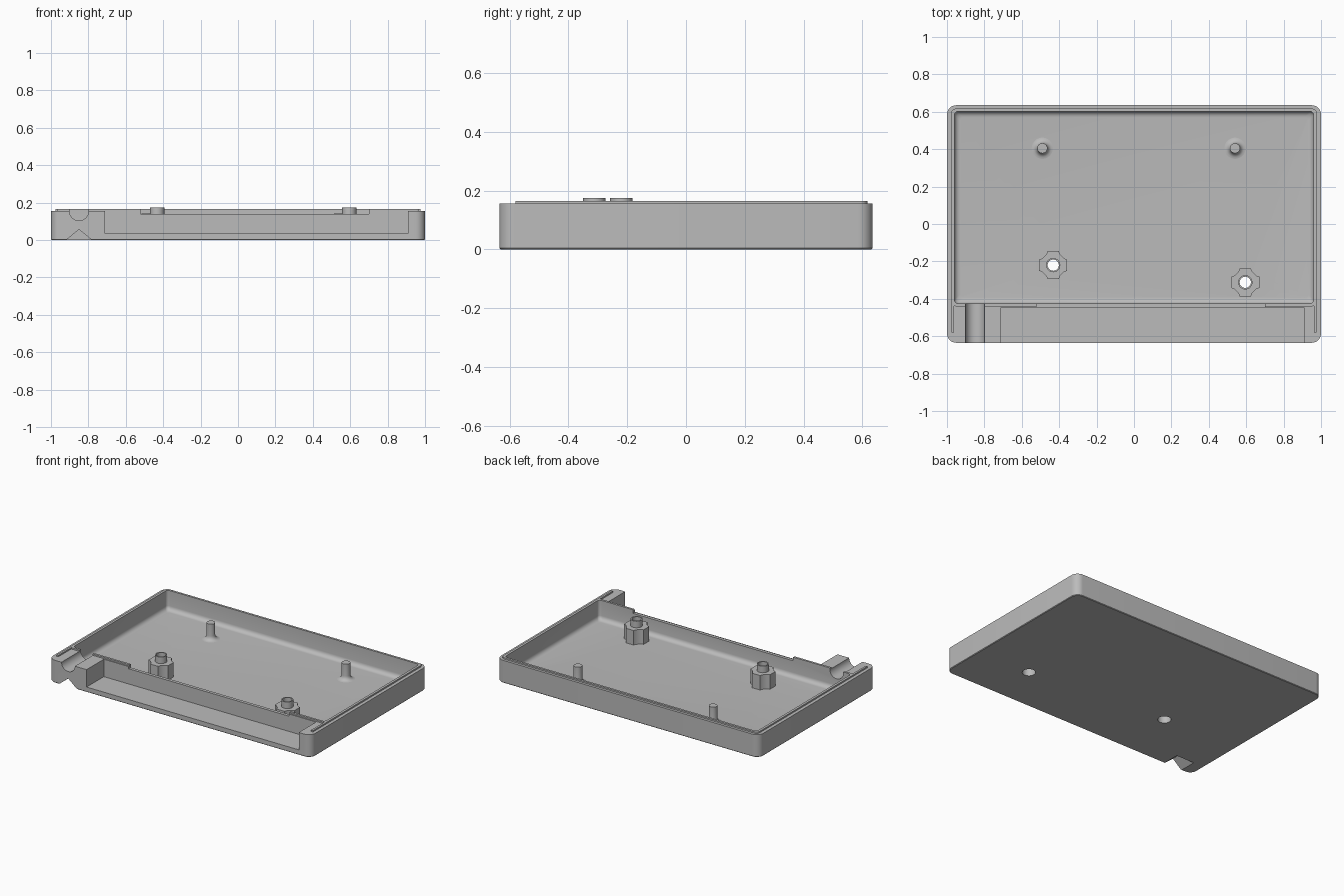
import bpy, bmesh, math

if "Cube" in bpy.data.objects:
    bpy.data.objects.remove(bpy.data.objects["Cube"])

grey = bpy.data.materials.new("plain grey")
grey.diffuse_color = (0.5, 0.5, 0.5, 1)
grey.use_nodes = True
grey.node_tree.nodes["Principled BSDF"].inputs["Base Color"].default_value = grey.diffuse_color


def loft(name, rings):
    """Capped solid through rings, each given as (outline points, height)."""
    bm = bmesh.new()
    loops = [[bm.verts.new((x, y, z)) for x, y in pts] for pts, z in rings]
    n = len(loops[0])
    for a, b in zip(loops, loops[1:]):
        for i in range(n):
            j = (i + 1) % n
            bm.faces.new((a[i], a[j], b[j], b[i]))
    bm.faces.new(loops[0][::-1])
    bm.faces.new(loops[-1])
    bmesh.ops.recalc_face_normals(bm, faces=bm.faces)
    mesh = bpy.data.meshes.new(name)
    bm.to_mesh(mesh)
    bm.free()
    mesh.materials.append(grey)
    ob = bpy.data.objects.new(name, mesh)
    bpy.context.collection.objects.link(ob)
    return ob


def rounded(x0, x1, y0, y1, r, steps=8):
    pts = []
    corners = ((x1 - r, y1 - r), (x0 + r, y1 - r), (x0 + r, y0 + r), (x1 - r, y0 + r))
    for k, (cx, cy) in enumerate(corners):
        for i in range(steps + 1):
            a = math.pi / 2 * (k + i / steps)
            pts.append((cx + r * math.cos(a), cy + r * math.sin(a)))
    return pts


def circle(cx, cy, r, n=32):
    return [(cx + r * math.cos(2 * math.pi * i / n),
             cy + r * math.sin(2 * math.pi * i / n)) for i in range(n)]


def box(name, x0, x1, y0, y1, z0, z1):
    pts = [(x0, y0), (x1, y0), (x1, y1), (x0, y1)]
    return loft(name, [(pts, z0), (pts, z1)])


def along_y(name, pts, y0, y1):
    """Prism with an x-z outline, running along y."""
    ob = loft(name, [(pts, y0), (pts, y1)])
    for v in ob.data.vertices:
        x, z, y = v.co
        v.co = (x, y, z)
    ob.data.flip_normals()
    return ob


def boolean(target, tool, operation="DIFFERENCE"):
    bpy.context.view_layer.objects.active = target
    m = target.modifiers.new("cut", "BOOLEAN")
    m.operation, m.solver, m.object = operation, "EXACT", tool
    bpy.ops.object.modifier_apply(modifier=m.name)


FLOOR = 0.03

# Outer tray body with a fine chamfer at the foot
tray = loft("tray", [
    (rounded(-0.996, 0.996, -0.631, 0.631, 0.046), 0),
    (rounded(-1, 1, -0.635, 0.635, 0.05), 0.004),
    (rounded(-1, 1, -0.635, 0.635, 0.05), 0.155)])

# Raised lip round the cavity, with side strips running forward
lip_outline = rounded(-0.977, 0.977, -0.44, 0.617, 0.025)
lip = loft("lip", [(lip_outline, 0.15), (lip_outline, 0.165)])
for s in (-1, 1):
    strip = box("lip_strip", *sorted((s * 0.963, s * 0.977)), -0.58, -0.40, 0.15, 0.165)
    boolean(lip, strip, "UNION")
    bpy.data.objects.remove(strip)
boolean(tray, lip, "UNION")
bpy.data.objects.remove(lip)

# Cavity with a filleted floor edge
rings = []
for i in range(6):
    a = math.pi / 2 * i / 5
    d = 0.03 * (1 - math.sin(a))
    rings.append((rounded(-0.96 + d, 0.96 - d, -0.425 + d, 0.602 - d, 0.02),
                  FLOOR + 0.03 * (1 - math.cos(a))))
rings.append((rounded(-0.96, 0.96, -0.425, 0.602, 0.02), 0.3))

cutters = [
    loft("cavity", rings),
    # Open front bay and the lowered middle of its rear wall
    box("front_bay", -0.71, 0.908, -0.8, -0.447, 0.035, 0.3),
    box("wall_notch", -0.52, 0.70, -0.5, -0.40, 0.14, 0.3),
    # Round cable groove on top, V notch below
    along_y("cable_groove", circle(-0.85, 0.155, 0.051), -0.8, -0.40),
    along_y("v_notch", [(-0.925, -0.005), (-0.775, -0.005), (-0.85, 0.057)], -0.8, -0.515),
]
for c in cutters:
    boolean(tray, c)
    bpy.data.objects.remove(c)

parts = [tray]

# Screw bosses: tabbed octagons with a collar and a stepped through hole
quarter = [(0.075, -0.03), (0.075, 0.03), (0.058, 0.036), (0.036, 0.058)]
for side, cx, cy in (("left", -0.432, -0.22), ("right", 0.595, -0.312)):
    outline = []
    for k in range(4):
        c, s = round(math.cos(k * math.pi / 2)), round(math.sin(k * math.pi / 2))
        outline += [(cx + c * x - s * y, cy + s * x + c * y) for x, y in quarter]
    boss = loft(side + "_boss", [(outline, FLOOR - 0.005), (outline, 0.13)])
    collar = loft("collar", [(circle(cx, cy, 0.038), 0.1), (circle(cx, cy, 0.038), 0.175)])
    boolean(boss, collar, "UNION")
    boolean(tray, boss, "UNION")
    bore = loft("bore", [(circle(cx, cy, 0.042), -0.1), (circle(cx, cy, 0.042), 0.1),
                         (circle(cx, cy, 0.030), 0.11), (circle(cx, cy, 0.030), 0.3)])
    boolean(tray, bore)
    for ob in (boss, collar, bore):
        bpy.data.objects.remove(ob)

# Locating pegs with flared feet
for side, cx in (("left", -0.49), ("right", 0.54)):
    rings = []
    for i in range(6):
        a = math.pi / 2 * i / 5
        rings.append((circle(cx, 0.405, 0.027 + 0.03 * (1 - math.sin(a))),
                      FLOOR + 0.03 * (1 - math.cos(a))))
    rings.append((circle(cx, 0.405, 0.027), 0.142))
    parts.append(loft(side + "_peg", rings))

# Smooth the rounded surfaces, keep hard edges
for ob in parts:
    bpy.ops.object.select_all(action="DESELECT")
    ob.select_set(True)
    bpy.context.view_layer.objects.active = ob
    bpy.ops.object.shade_smooth_by_angle(angle=math.radians(30))
